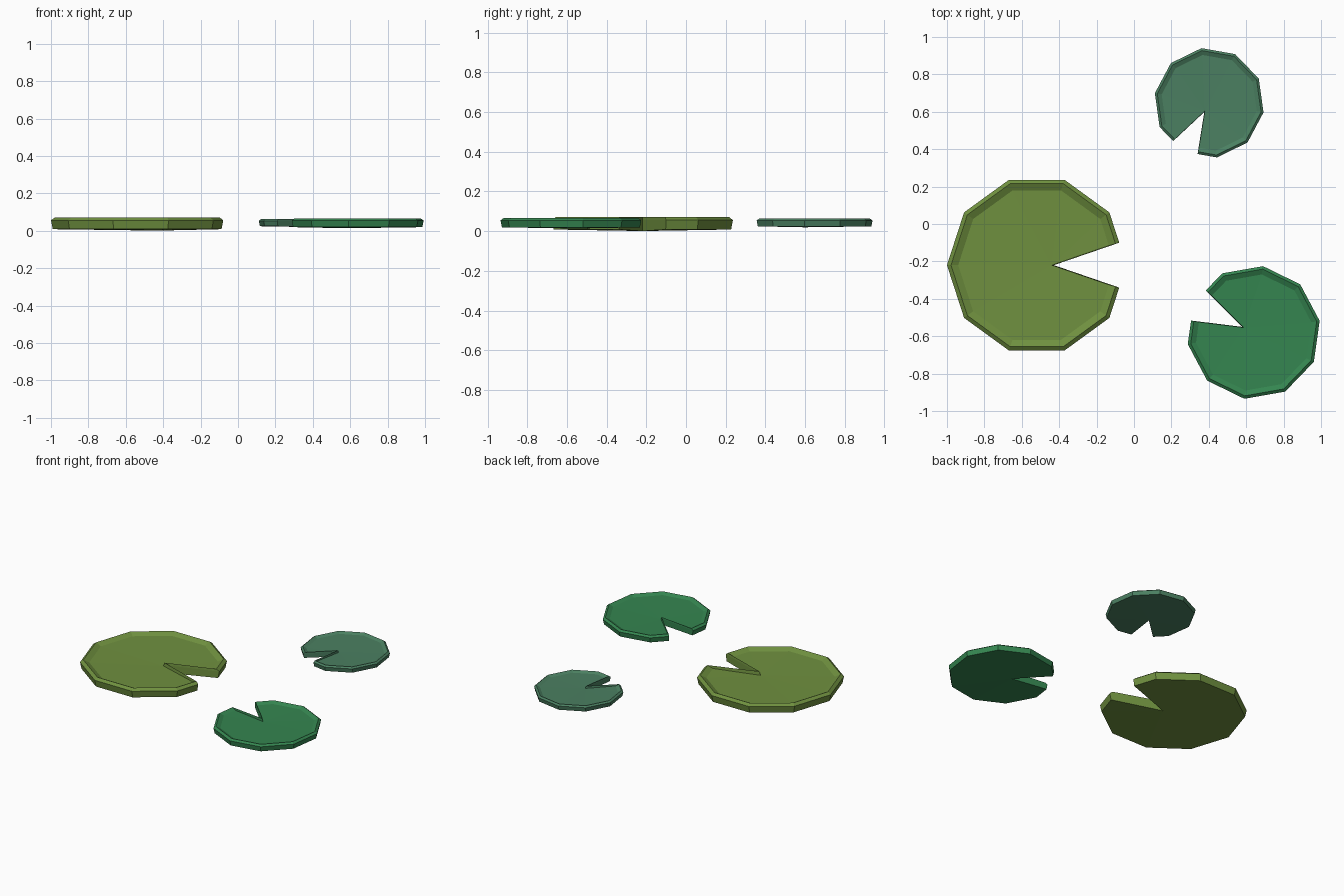
import bpy, bmesh
from math import cos, sin, radians, tan

if "Cube" in bpy.data.objects:
    bpy.data.objects.remove(bpy.data.objects["Cube"])

# cross-section rings: (scale about pad centre, height), for a pad of radius 1
RINGS = [(0.98, -0.064), (1.0, 0.035), (0.955, 0.068), (0.875, 0.03)]
APEX_DIP = 0.016
APEX = 0.19      # notch tip distance from the centre


def outline():
    """Decagon with corner 0 cut away by a wedge; first point is the notch tip."""
    y = 0.25
    x = 1 - y * tan(radians(18))
    corners = [(cos(radians(36 * i)), sin(radians(36 * i))) for i in range(1, 10)]
    return [(APEX, 0), (x, y)] + corners + [(x, -y)]


def lily_pad(name, centre, radius, angle, color):
    bm = bmesh.new()
    c, s = cos(radians(angle)), sin(radians(angle))
    pts = outline()
    n = len(pts)
    rings = []
    for k, (scale, z) in enumerate(RINGS):
        ring = []
        for i, (x, y) in enumerate(pts):
            dip = APEX_DIP if i == 0 and k in (0, 3) else 0
            ring.append(bm.verts.new((radius * scale * (x * c - y * s),
                                      radius * scale * (x * s + y * c),
                                      radius * (z - dip))))
        rings.append(ring)
    # outer wall, rim bevel and inner wall
    for a, b in zip(rings, rings[1:]):
        for i in range(n):
            j = (i + 1) % n
            bm.faces.new((a[i], a[j], b[j], b[i]))
    # underside and leaf surface fan out from the notch tip
    for i in range(1, n - 1):
        bm.faces.new((rings[0][0], rings[0][i + 1], rings[0][i]))
        bm.faces.new((rings[-1][0], rings[-1][i], rings[-1][i + 1]))
    bmesh.ops.recalc_face_normals(bm, faces=bm.faces)
    mesh = bpy.data.meshes.new(name)
    bm.to_mesh(mesh)
    bm.free()
    obj = bpy.data.objects.new(name, mesh)
    obj.location = centre
    bpy.context.collection.objects.link(obj)
    mat = bpy.data.materials.new(name + "_green")
    mat.diffuse_color = (*color, 1)
    mat.use_nodes = True
    mat.node_tree.nodes["Principled BSDF"].inputs["Base Color"].default_value = mat.diffuse_color
    mesh.materials.append(mat)


lily_pad("large_lily_pad", (-0.52, -0.22, 0.039), 0.48, 0, (0.16, 0.28, 0.05))
lily_pad("medium_lily_pad", (0.64, -0.58, 0.042), 0.358, 154, (0.035, 0.235, 0.08))
lily_pad("small_lily_pad", (0.402, 0.648, 0.043), 0.295, 242, (0.07, 0.215, 0.12))
